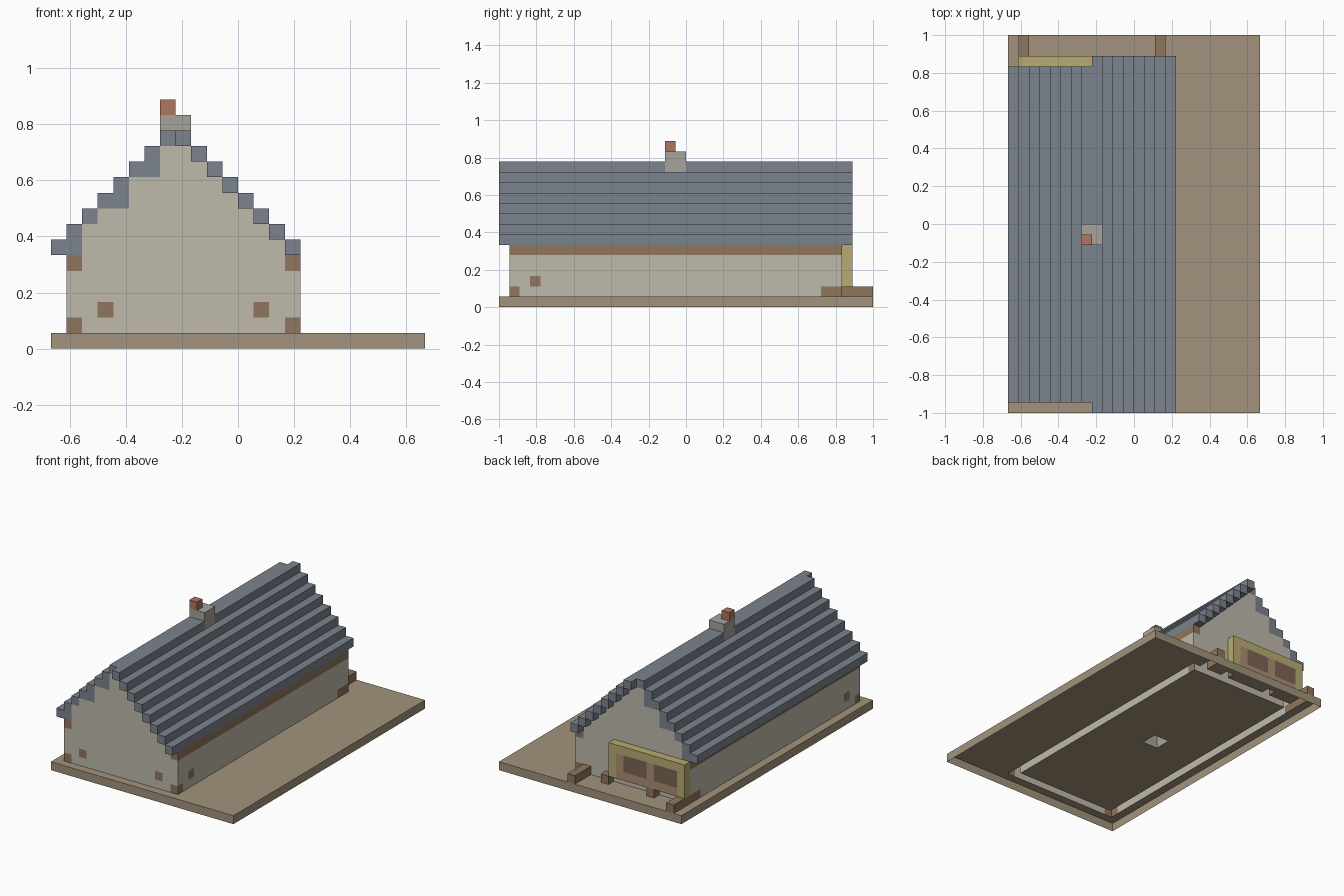
import bpy, bmesh
from mathutils import Vector

if "Cube" in bpy.data.objects:
    bpy.data.objects.remove(bpy.data.objects["Cube"])

U = 1 / 18          # block size; the model sits on a 24 x 36 x 16 block grid
cells = {}          # (i, j, k) -> part name

COLOURS = {
    "ground_slab": (0.36, 0.29, 0.20, 1),
    "walls": (0.52, 0.49, 0.41, 1),
    "timber": (0.28, 0.18, 0.11, 1),
    "roof": (0.20, 0.23, 0.27, 1),
    "chimney_stone": (0.38, 0.37, 0.33, 1),
    "chimney_pot": (0.42, 0.18, 0.12, 1),
    "porch_frame": (0.48, 0.41, 0.17, 1),
    "porch_panel": (0.42, 0.27, 0.17, 1),
    "porch_window": (0.20, 0.13, 0.09, 1),
}


def box(part, i, j, k):
    """Fill an inclusive block range; later parts replace earlier ones."""
    for a in range(i[0], i[1] + 1):
        for b in range(j[0], j[1] + 1):
            for c in range(k[0], k[1] + 1):
                cells[a, b, c] = part


def roof_height(i):
    return 6 + i if i <= 7 else 21 - i


# ground slab
box("ground_slab", (0, 23), (0, 35), (0, 0))

# long walls and the two gables
for i in (1, 15):
    box("walls", (i, i), (1, 32), (0, 5))
for j in (1, 32):
    for i in range(1, 16):
        box("walls", (i, i), (j, j), (0, roof_height(i) - 1))

# timber: wall plates, corner feet, small openings
for i in (1, 15):
    box("timber", (i, i), (1, 32), (5, 5))
    box("timber", (i, i), (1, 1), (1, 1))
    box("timber", (i, i), (31, 32), (1, 1))
    box("timber", (i, i), (3, 3), (2, 2))
for i in (3, 13):
    box("timber", (i, i), (1, 1), (2, 2))

# stepped roof: right slope overhangs both gables, left slope is flush
for i in range(16):
    ends = (1, 32) if i < 8 else (0, 33)
    low = roof_height(i) - (1 if i in (1, 4, 6) else 0)
    box("roof", (i, i), ends, (low, roof_height(i)))

# chimney
box("chimney_stone", (7, 8), (16, 17), (0, 14))
box("chimney_pot", (7, 7), (16, 16), (15, 15))

# framed panel with two windows on the back gable
box("porch_frame", (1, 10), (33, 33), (2, 5))
box("porch_panel", (2, 9), (33, 33), (2, 4))
for i in (2, 6):
    box("porch_window", (i, i + 2), (33, 33), (3, 4))

# timber feet behind the house
for i in (1, 14):
    box("timber", (i, i), (33, 35), (1, 1))
for i in (5, 11):
    box("timber", (i, i), (33, 33), (1, 1))


def build(part):
    """Make the exposed block faces of one part; the underside stays open."""
    bm = bmesh.new()
    for cell in [c for c, p in cells.items() if p == part]:
        centre = Vector(cell) + Vector((0.5, 0.5, 0.5))
        for axis in range(3):
            for sign in (-1, 1):
                n = Vector((0, 0, 0))
                n[axis] = sign
                other = tuple(int(cell[a] + n[a]) for a in range(3))
                if other in cells or other[2] < 0:
                    continue
                u = Vector((0, 0, 0))
                u[(axis + 1) % 3] = 0.5
                v = n.cross(u)
                m = centre + n * 0.5
                corners = (m - u - v, m + u - v, m + u + v, m - u + v)
                bm.faces.new([bm.verts.new((p - Vector((12, 18, 0))) * U) for p in corners])
    bmesh.ops.remove_doubles(bm, verts=bm.verts, dist=1e-4)
    bmesh.ops.dissolve_limit(bm, angle_limit=0.01, verts=bm.verts, edges=bm.edges)
    mesh = bpy.data.meshes.new(part)
    bm.to_mesh(mesh)
    bm.free()
    mat = bpy.data.materials.new(part)
    mat.diffuse_color = COLOURS[part]
    mat.use_nodes = True
    mat.node_tree.nodes["Principled BSDF"].inputs["Base Color"].default_value = mat.diffuse_color
    mesh.materials.append(mat)
    bpy.context.collection.objects.link(bpy.data.objects.new(part, mesh))


for name in COLOURS:
    build(name)
